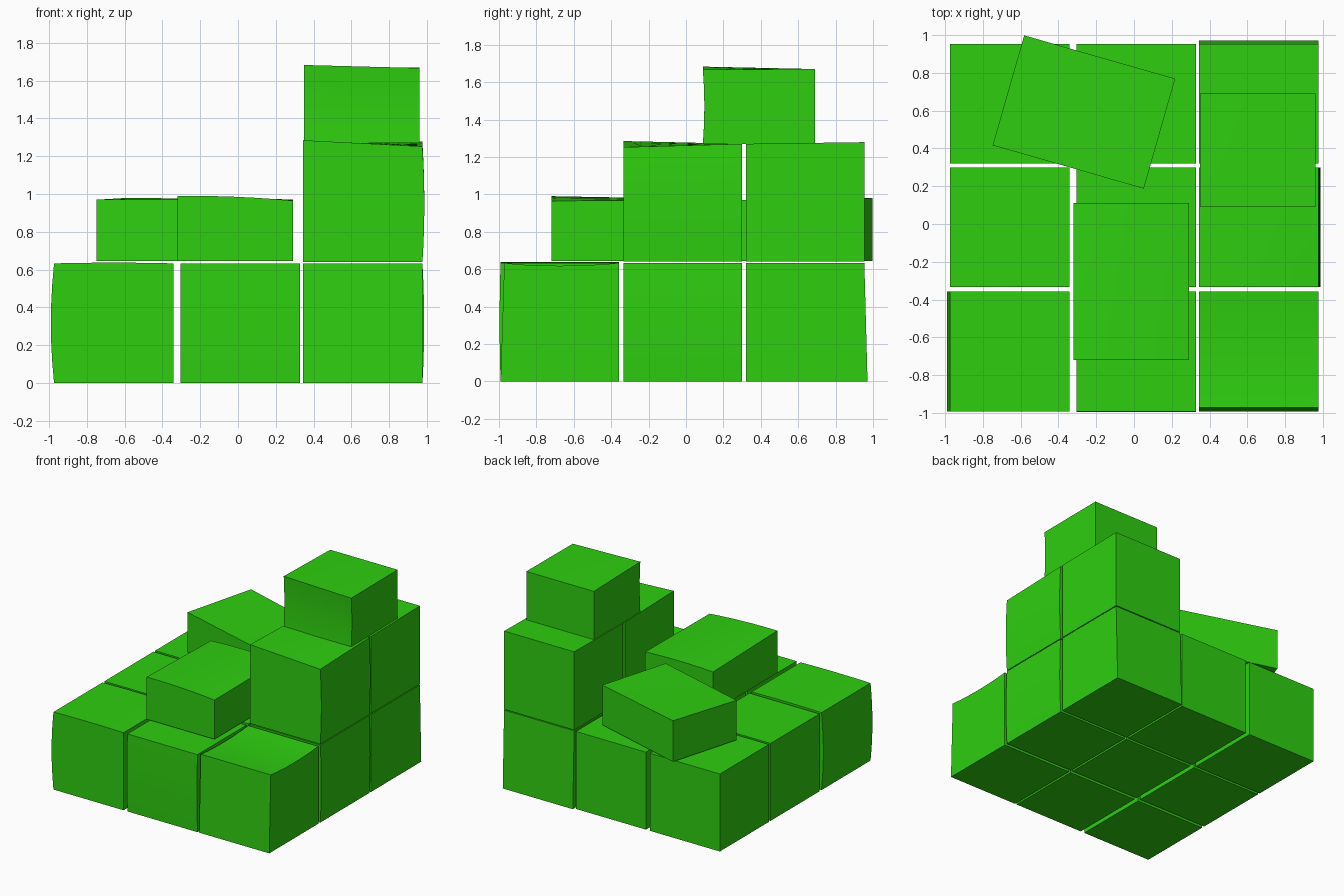
import bpy, bmesh, math
from mathutils import Vector

cube = bpy.data.objects.get("Cube")
if cube:
    bpy.data.objects.remove(cube, do_unlink=True)

green = bpy.data.materials.new("leaf_green")
green.use_nodes = True
green.diffuse_color = (0.028, 0.62, 0.005, 1)
green.node_tree.nodes["Principled BSDF"].inputs["Base Color"].default_value = green.diffuse_color


def block(name, center, size, turn=0, lifts=(0, 0, 0, 0), bows=()):
    """Slightly worn block standing on center.
    lifts: top corners front-left-of-view, front-right, back-left, back-right.
    bows: (face axis, face side, axis the bow runs along, amount)."""
    bm = bmesh.new()
    bmesh.ops.create_cube(bm, size=2)
    bmesh.ops.subdivide_edges(bm, edges=bm.edges[:], cuts=5, use_grid_fill=True)
    for v in bm.verts:
        u = v.co.copy()
        p = Vector(u[i] * size[i] / 2 for i in range(3))
        p.z += size[2] / 2
        a, b, h = (u.x + 1) / 2, (u.y + 1) / 2, (u.z + 1) / 2
        front = lifts[0] * (1 - a) + lifts[1] * a
        back = lifts[2] * (1 - a) + lifts[3] * a
        p.z += h * (front * (1 - b) + back * b)
        for axis, side, along, amount in bows:
            p[axis] += side * amount * (1 - u[along] ** 2) * max(0, u[axis] * side)
        v.co = p
    mesh = bpy.data.meshes.new(name)
    bm.to_mesh(mesh)
    bm.free()
    mesh.materials.append(green)
    ob = bpy.data.objects.new(name, mesh)
    bpy.context.collection.objects.link(ob)
    ob.location = center
    ob.rotation_euler.z = math.radians(turn)
    bpy.ops.object.select_all(action='DESELECT')
    ob.select_set(True)
    bpy.context.view_layer.objects.active = ob
    bpy.ops.object.shade_smooth_by_angle(angle=math.radians(30))
    return ob


X, Y, Z = range(3)
SIDE = 0.633
FULL = (SIDE, SIDE, SIDE)
columns = {"right": -0.657, "middle": 0.011, "left": 0.66}
rows = {"front": -0.675, "centre": -0.017, "back": 0.637}

# Wear on individual base blocks
base_bows = {
    ("front", "right"): [(X, -1, Z, 0.017), (Z, 1, X, 0.004)],
    ("front", "middle"): [(Y, -1, Z, 0.005)],
    ("front", "left"): [(Z, 1, Y, -0.015)],
    ("centre", "left"): [(X, 1, Z, 0.009)],
}

# Base layer
for row, y in rows.items():
    for col, x in columns.items():
        block(f"base_{row}_{col}", (x, y, 0), FULL, bows=base_bows.get((row, col), ()))

# Sloping faces on two base blocks
for name, axis, side, low, high in (("base_front_left", Y, -1, 0, -0.02),
                                    ("base_back_left", Y, 1, 0.017, 0)):
    for v in bpy.data.objects[name].data.vertices:
        if v.co[axis] * side > SIDE * 0.49:
            t = v.co.z / SIDE
            v.co[axis] += side * (low * (1 - t) + high * t)

# Second layer of full blocks
block("upper_centre_block", (columns["left"], rows["centre"], 0.64), FULL,
      lifts=(0.012, -0.021, -0.003, -0.003), bows=[(X, 1, Z, 0.01)])
block("upper_back_block", (columns["left"], rows["back"], 0.64), FULL,
      lifts=(-0.003, -0.003, 0.006, 0.006))

# Smaller blocks
block("top_block", (0.655, 0.39, 1.27), (0.61, 0.6, 0.4),
      lifts=(0.013, -0.003, 0, 0), bows=[(Y, -1, Z, -0.008)])
block("loose_front_block", (-0.015, -0.305, 0.645), (0.613, 0.83, 0.325),
      lifts=(0.02, -0.005, 0, 0), bows=[(Z, 1, X, 0.008)])
block("loose_turned_block", (-0.265, 0.593, 0.645), (0.832, 0.605, 0.325),
      turn=-16, lifts=(0, 0, 0.01, 0))
